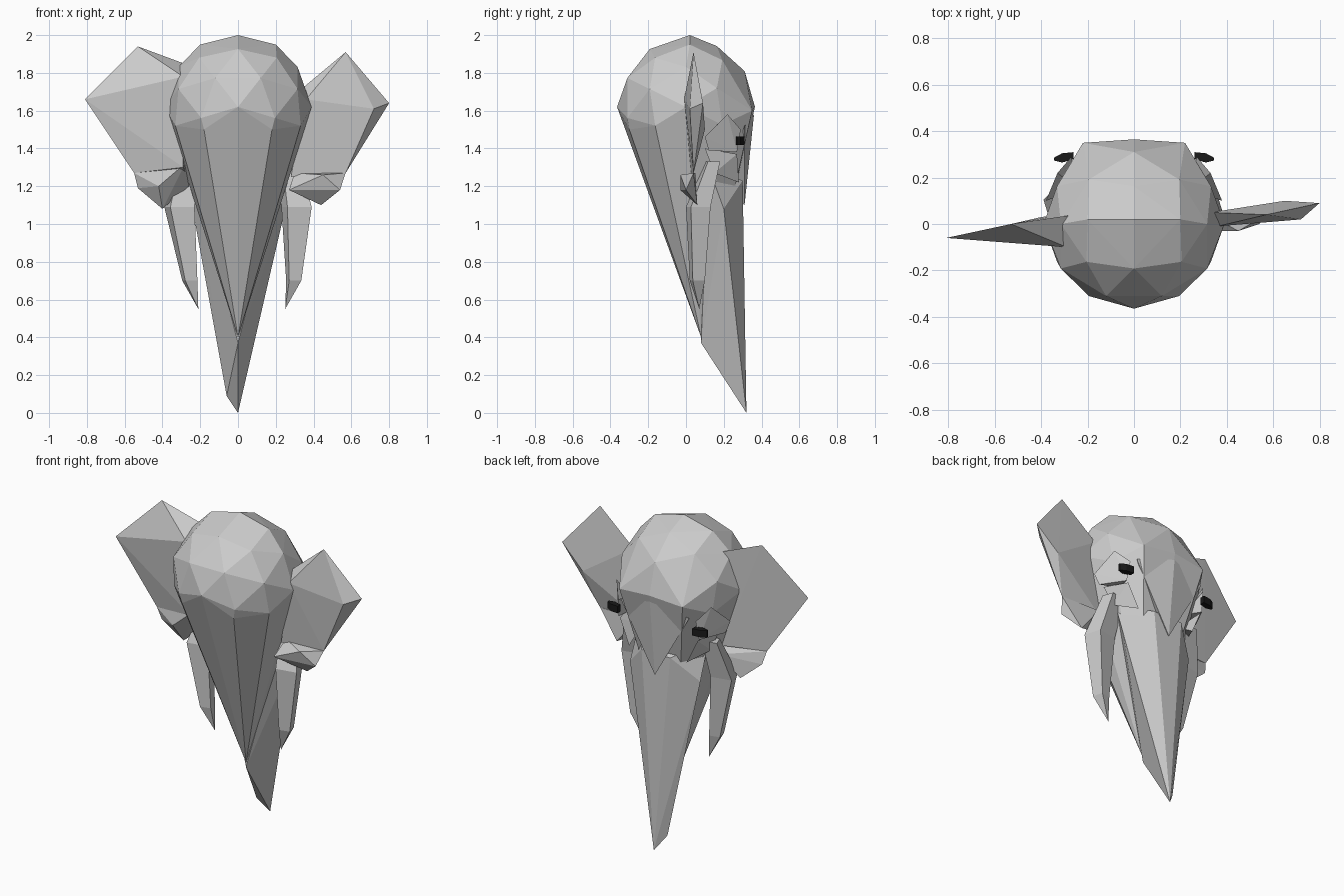
import bpy, bmesh


def hull(name, groups, mat=None):
    """Faceted object made of one convex shell per group of points."""
    bm = bmesh.new()
    for pts in groups:
        vs = [bm.verts.new(p) for p in pts]
        res = bmesh.ops.convex_hull(bm, input=vs)
        junk = {g for g in res["geom_interior"] + res["geom_unused"]
                if isinstance(g, bmesh.types.BMVert)}
        bmesh.ops.delete(bm, geom=list(junk), context='VERTS')
    bmesh.ops.recalc_face_normals(bm, faces=bm.faces[:])
    me = bpy.data.meshes.new(name)
    bm.to_mesh(me)
    bm.free()
    ob = bpy.data.objects.new(name, me)
    bpy.context.collection.objects.link(ob)
    if mat:
        me.materials.append(mat)
    return ob


def tapered(name, sections, tip):
    """Four-sided loft through (x, y, z, half x, half y) sections to a tip."""
    bm = bmesh.new()
    rings = [[bm.verts.new((x + sx * a, y + sy * b, z))
              for sx, sy in ((-1, 0.6), (-0.6, -1), (1, -0.6), (0.6, 1))]
             for x, y, z, a, b in sections]
    end = bm.verts.new(tip)
    bm.faces.new(rings[0])
    for r, s in zip(rings, rings[1:]):
        for i in range(4):
            j = (i + 1) % 4
            bm.faces.new((r[i], r[j], s[j], s[i]))
    for i in range(4):
        bm.faces.new((rings[-1][i], rings[-1][(i + 1) % 4], end))
    bmesh.ops.recalc_face_normals(bm, faces=bm.faces[:])
    me = bpy.data.meshes.new(name)
    bm.to_mesh(me)
    bm.free()
    ob = bpy.data.objects.new(name, me)
    bpy.context.collection.objects.link(ob)


black = bpy.data.materials.new("black")
black.diffuse_color = (0.01, 0.01, 0.01, 1)

# Head: faceted ball whose underside is drawn down to a point
ball = bmesh.new()
bmesh.ops.create_icosphere(ball, subdivisions=2, radius=1)
head = [(v.co.y * 0.39, v.co.z * 0.365, 1.62 + v.co.x * 0.36)
        for v in ball.verts if v.co.x > -0.5]
ball.free()
head += [(0, 0.02, 2.0), (0.2, 0.02, 1.95), (-0.2, 0.02, 1.95), (0, 0.08, 0.40),
         (0.18, -0.30, 1.50), (-0.18, -0.30, 1.50),
         (0.22, 0.35, 1.6), (-0.22, 0.35, 1.6)]
hull("head", [head])

# Forehead plate hanging to a V over the trunk
hull("forehead", [[(-0.24, 0.31, 1.52), (0.24, 0.31, 1.52), (0, 0.36, 1.58),
                   (0, 0.34, 1.42), (0, 0.31, 1.10), (0, 0.2, 1.2)]])

# Trunk
hull("trunk", [[(-0.24, 0.12, 1.3), (0.24, 0.12, 1.3), (-0.24, 0.2, 1.08), (0.25, 0.2, 1.08),
                (-0.1, 0.3, 1.23), (0.1, 0.3, 1.23), (0, 0.08, 0.37), (0, 0.08, 0.43),
                (-0.06, 0.27, 0.09), (0, 0.32, 0.0)]])

for side, s in (("left", -1), ("right", 1)):
    # Tusk
    tip_x = -0.21 if s < 0 else 0.25
    mid = tip_x + s * 0.045
    tapered(side + "_tusk",
            [(s * 0.27, 0.14, 1.33, 0.06, 0.04), (s * 0.31, 0.065, 1.09, 0.08, 0.065),
             (mid, 0.06, 0.7, 0.04, 0.04)],
            (tip_x, 0.07, 0.55))
    # Cheek and eyelid wedges around the eye
    hull(side + "_cheek", [
        [(s * 0.36, 0.12, 1.39), (s * 0.33, 0.22, 1.58), (s * 0.27, 0.29, 1.5),
         (s * 0.38, 0.1, 1.46), (s * 0.28, 0.27, 1.38), (s * 0.24, 0.15, 1.4)],
        [(s * 0.31, 0.1, 1.40), (s * 0.27, 0.27, 1.37), (s * 0.28, 0.15, 1.27),
         (s * 0.2, 0.28, 1.22), (s * 0.2, 0.15, 1.3)]])
    # Eye: small tapered block
    x = s * 0.30
    hull(side + "_eye", [[(x + s * a, 0.28 + y + b, 1.44 + d)
                          for a, y, w in ((-0.04, 0.015, 0.015), (0.01, 0.005, 0.02),
                                          (0.045, 0.0, 0.006))
                          for b in (-w, w) for d in (-0.022, 0.022)]], black)

# Ears: broad upper fan and a small lower lobe, slightly different each side
hull("left_ear", [
    [(-0.26, 0.04, 1.84), (-0.53, 0.0, 1.94), (-0.81, -0.06, 1.66), (-0.55, -0.02, 1.27),
     (-0.27, 0.03, 1.25), (-0.29, -0.10, 1.78), (-0.29, -0.06, 1.3)],
    [(-0.55, -0.02, 1.27), (-0.53, 0.0, 1.19), (-0.40, 0.03, 1.08), (-0.26, 0.05, 1.2),
     (-0.28, -0.05, 1.32), (-0.42, -0.05, 1.2)]])
hull("right_ear", [
    [(0.33, 0.05, 1.71), (0.57, 0.04, 1.91), (0.80, 0.09, 1.64), (0.65, 0.10, 1.5),
     (0.57, 0.04, 1.27), (0.72, 0.02, 1.61), (0.36, -0.01, 1.66), (0.28, 0.03, 1.25)],
    [(0.57, 0.04, 1.27), (0.54, 0.0, 1.18), (0.44, 0.06, 1.10), (0.27, -0.03, 1.18),
     (0.45, -0.03, 1.26), (0.3, 0.05, 1.27)]])
